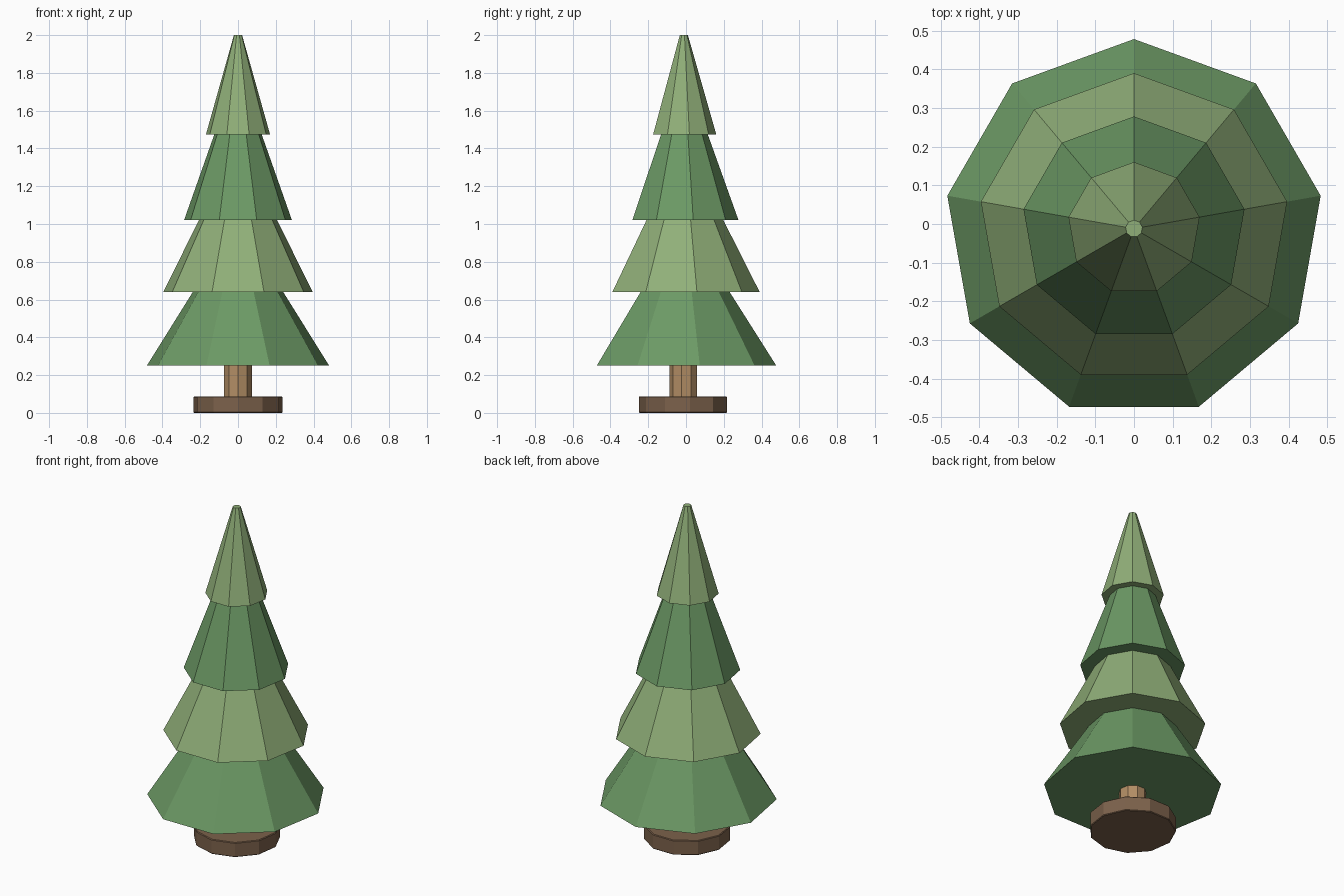
import bpy, bmesh
from math import sin, cos, tau

if "Cube" in bpy.data.objects:
    bpy.data.objects.remove(bpy.data.objects["Cube"])

AXIS_Y = -0.012  # tree axis sits slightly forward of centre


def material(name, rgb):
    m = bpy.data.materials.new(name)
    m.diffuse_color = (*rgb, 1.0)
    m.use_nodes = True
    m.node_tree.nodes["Principled BSDF"].inputs["Base Color"].default_value = m.diffuse_color
    return m


def lathe(name, profile, sides, facing, mat):
    """Closed flat-sided solid from (radius, z) rings; one corner points to facing*y."""
    bm = bmesh.new()
    rings = []
    for r, z in profile:
        rings.append([bm.verts.new((r * sin(tau * i / sides),
                                    AXIS_Y + facing * r * cos(tau * i / sides), z))
                      for i in range(sides)])
    for a, b in zip(rings, rings[1:]):
        for i in range(sides):
            j = (i + 1) % sides
            bm.faces.new((a[i], a[j], b[j], b[i]))
    bm.faces.new(rings[0])
    bm.faces.new(rings[-1])
    bmesh.ops.recalc_face_normals(bm, faces=bm.faces)
    mesh = bpy.data.meshes.new(name)
    bm.to_mesh(mesh)
    bm.free()
    mesh.materials.append(mat)
    ob = bpy.data.objects.new(name, mesh)
    bpy.context.collection.objects.link(ob)
    return ob


dark_green = material("dark_green", (0.15, 0.32, 0.13))
light_green = material("light_green", (0.28, 0.43, 0.19))
trunk_brown = material("trunk_brown", (0.45, 0.27, 0.13))
base_brown = material("base_brown", (0.20, 0.12, 0.07))

# Round stand with a slightly eased rim, and the trunk
lathe("stand", [(0.234, 0), (0.238, 0.004), (0.238, 0.084), (0.234, 0.088)],
      11, -1, base_brown)
lathe("trunk", [(0.075, 0.088), (0.075, 0.25)], 9, -1, trunk_brown)

# Foliage tiers: bottom radius, top radius, bottom z, top z
tiers = [(0.490, 0.243, 0.25, 0.64),
         (0.402, 0.210, 0.64, 1.02),
         (0.290, 0.127, 1.02, 1.475),
         (0.172, 0.022, 1.475, 2.0)]
for n, (r0, r1, z0, z1) in enumerate(tiers):
    lathe(f"foliage_tier_{n + 1}", [(r0, z0), (r1, z1)], 9, 1,
          light_green if n % 2 else dark_green)
